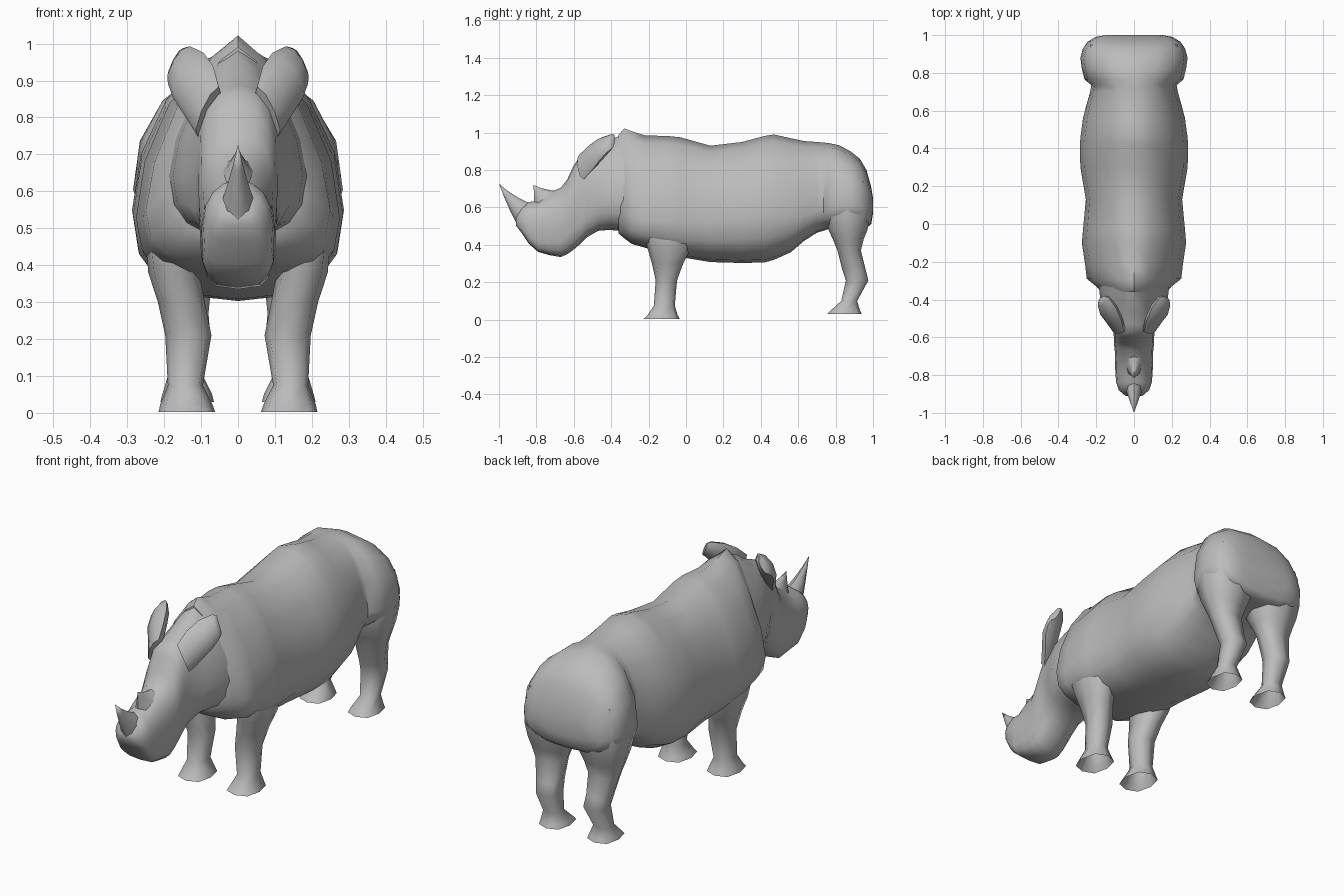
import bpy, bmesh, math
from mathutils import Vector

skin = bpy.data.materials.new("grey_hide")
skin.diffuse_color = (0.5, 0.5, 0.5, 1)


def loft(name, rings, angle=50, cap_start=True):
    """Skin a list of equal-length point rings, closing the ends."""
    bm = bmesh.new()
    vs = [[bm.verts.new(p) for p in r] for r in rings]
    n = len(vs[0])
    for a, b in zip(vs, vs[1:]):
        for i in range(n):
            j = (i + 1) % n
            bm.faces.new((a[i], a[j], b[j], b[i]))
    if cap_start:
        bm.faces.new(vs[0][::-1])
    bm.faces.new(vs[-1])
    bmesh.ops.remove_doubles(bm, verts=bm.verts, dist=0.0005)
    bmesh.ops.recalc_face_normals(bm, faces=bm.faces)
    me = bpy.data.meshes.new(name)
    bm.to_mesh(me)
    bm.free()
    me.materials.append(skin)
    ob = bpy.data.objects.new(name, me)
    bpy.context.collection.objects.link(ob)
    bpy.ops.object.select_all(action='DESELECT')
    ob.select_set(True)
    bpy.context.view_layer.objects.active = ob
    bpy.ops.object.shade_smooth_by_angle(angle=math.radians(angle))
    return ob


def power(v, p):
    return math.copysign(abs(v) ** p, v)


def section(y, zb, zt, hw, mid, pt, pb, n=16):
    """Upright cross-section: widest at height fraction mid, with
    separate roundness for the top (pt) and bottom (pb)."""
    zc = zb + (zt - zb) * mid
    ring = []
    for i in range(n):
        a = 2 * math.pi * i / n
        c, s = math.cos(a), math.sin(a)
        p, h = (pt, zt - zc) if s > 0 else (pb, zc - zb)
        ring.append((hw * power(c, p), y, zc + h * power(s, p)))
    return ring


# torso, from shoulders to rump: y, bottom, top, half width, mid, top, bottom
torso = [
    (-0.36, .46, .99, .17, .30, 1.3, .8), (-0.33, .435, 1.022, .20, .26, 1.4, .75),
    (-0.29, .405, 1.008, .25, .24, 1.3, .7), (-0.22, .385, .985, .258, .24, 1.2, .7),
    (-0.10, .35, .982, .276, .28, 1.12, .75), (-0.03, .335, .975, .27, .29, 1.1, .75),
    (0.13, .308, .93, .255, .34, 1.02, .8), (0.30, .303, .95, .284, .36, 1.05, .8),
    (0.42, .306, .982, .287, .36, 1.1, .8), (0.47, .32, .99, .282, .35, 1.1, .8),
    (0.56, .36, .97, .27, .32, 1.05, .8), (0.63, .42, .955, .252, .26, 1.0, .8),
    (0.70, .465, .95, .232, .24, .95, .8), (0.735, .475, .947, .226, .25, .92, .8),
    (0.765, .485, .944, .262, .25, .9, .8), (0.82, .49, .932, .276, .25, .87, .8),
    (0.88, .49, .90, .284, .28, .84, .8), (0.93, .49, .86, .27, .30, .8, .8),
    (0.965, .49, .80, .245, .34, .78, .8), (0.99, .51, .71, .205, .40, .75, .8),
    (1.0, .57, .65, .15, .5, .8, .8)]
loft("torso", [section(*s) for s in torso])

# head and neck, from muzzle back into the shoulders
head = [
    (-0.91, .505, .545, .045, .5, .8, .7), (-0.88, .465, .60, .08, .45, .9, .6),
    (-0.84, .405, .63, .094, .5, .95, .45), (-0.79, .362, .632, .099, .5, .95, .45),
    (-0.73, .345, .68, .10, .48, .95, .55), (-0.67, .335, .705, .102, .52, .9, .55),
    (-0.635, .35, .75, .106, .55, .85, .6), (-0.60, .375, .825, .107, .55, .8, .6),
    (-0.57, .40, .87, .108, .55, .75, .6), (-0.53, .44, .89, .12, .48, .85, .7),
    (-0.47, .475, .915, .15, .38, 1.0, .8), (-0.41, .48, .96, .176, .34, 1.25, .8),
    (-0.31, .47, 1.0, .19, .32, 1.35, .8)]
loft("head", [section(*s) for s in head])


def horn(name, tip, base, hw, n=8):
    """Horn rising from a front and a back base point (y, z) to the tip."""
    (fy, fz), (by, bz) = base
    rings = []
    for t in (0, .35, .7, 1):
        k = 1 - t
        ring = []
        for i in range(n):
            a = 2 * math.pi * i / n
            f = (1 + math.cos(a)) / 2
            y, z = by + (fy - by) * f, bz + (fz - bz) * f
            sag = 0.04 * t * k
            ring.append((hw * math.sin(a) * k, tip[0] + (y - tip[0]) * k,
                         tip[1] + (z - tip[1]) * k - sag))
        rings.append(ring)
    loft(name, rings, 60)


horn("front_horn", (-1.0, .727), ((-.907, .515), (-.84, .625)), .045)
horn("rear_horn", (-.815, .72), ((-.81, .61), (-.67, .69)), .045)


def leg(name, side, rows, n=8):
    """Rows of z, front y, back y, inner x, outer x; open under the foot."""
    rings = []
    for z, y0, y1, x0, x1 in rows:
        ring = []
        for i in range(n):
            a = 2 * math.pi * i / n
            ring.append((side * ((x0 + x1) / 2 + (x1 - x0) / 2 * power(math.cos(a), .75)),
                         (y0 + y1) / 2 + (y1 - y0) / 2 * power(math.sin(a), .75), z))
        rings.append(ring)
    loft(name, rings, 60, cap_start=False)


front_rows = [(0.003, -.228, -.033, .062, .215), (.025, -.205, -.045, .07, .21),
              (.075, -.172, -.06, .095, .19), (.21, -.162, -.048, .072, .197),
              (.30, -.182, -.015, .09, .217), (.38, -.205, .025, .105, .243),
              (.46, -.23, .04, .12, .25), (.54, -.22, .03, .13, .235)]
hind_rows = [(.03, .755, .94, .065, .21), (.05, .775, .93, .07, .205),
             (.10, .83, .915, .095, .19), (.21, .855, .975, .075, .195),
             (.27, .835, .96, .08, .205), (.37, .81, .935, .07, .23),
             (.43, .785, .95, .05, .25), (.48, .762, .97, .03, .265),
             (.55, .745, .985, .015, .278), (.64, .745, .99, .01, .278),
             (.74, .77, .97, .03, .255)]

# ears: centre, wide axis and thin axis of each ring
ear_rows = [((.08, -.56, .815), (-.028, -.01, .068), (.02, -.02, .0)),
            ((.105, -.505, .87), (-.038, -.005, .068), (.02, -.03, .005)),
            ((.135, -.455, .915), (-.042, .005, .06), (.02, -.03, .01)),
            ((.16, -.41, .943), (-.03, .015, .05), (.014, -.02, .01)),
            ((.168, -.392, .95), (-.02, .008, .038), (.008, -.01, .006))]

for side, tag in ((1, "right"), (-1, "left")):
    leg("front_leg_" + tag, side, front_rows)
    leg("hind_leg_" + tag, side, hind_rows)
    rings = []
    for c, w, t in ear_rows:
        ring = []
        for i in range(8):
            a = 2 * math.pi * i / 8
            p = Vector(c) + Vector(w) * math.cos(a) + Vector(t) * math.sin(a)
            ring.append((side * p.x, p.y, p.z))
        rings.append(ring)
    loft("ear_" + tag, rings, 60)
